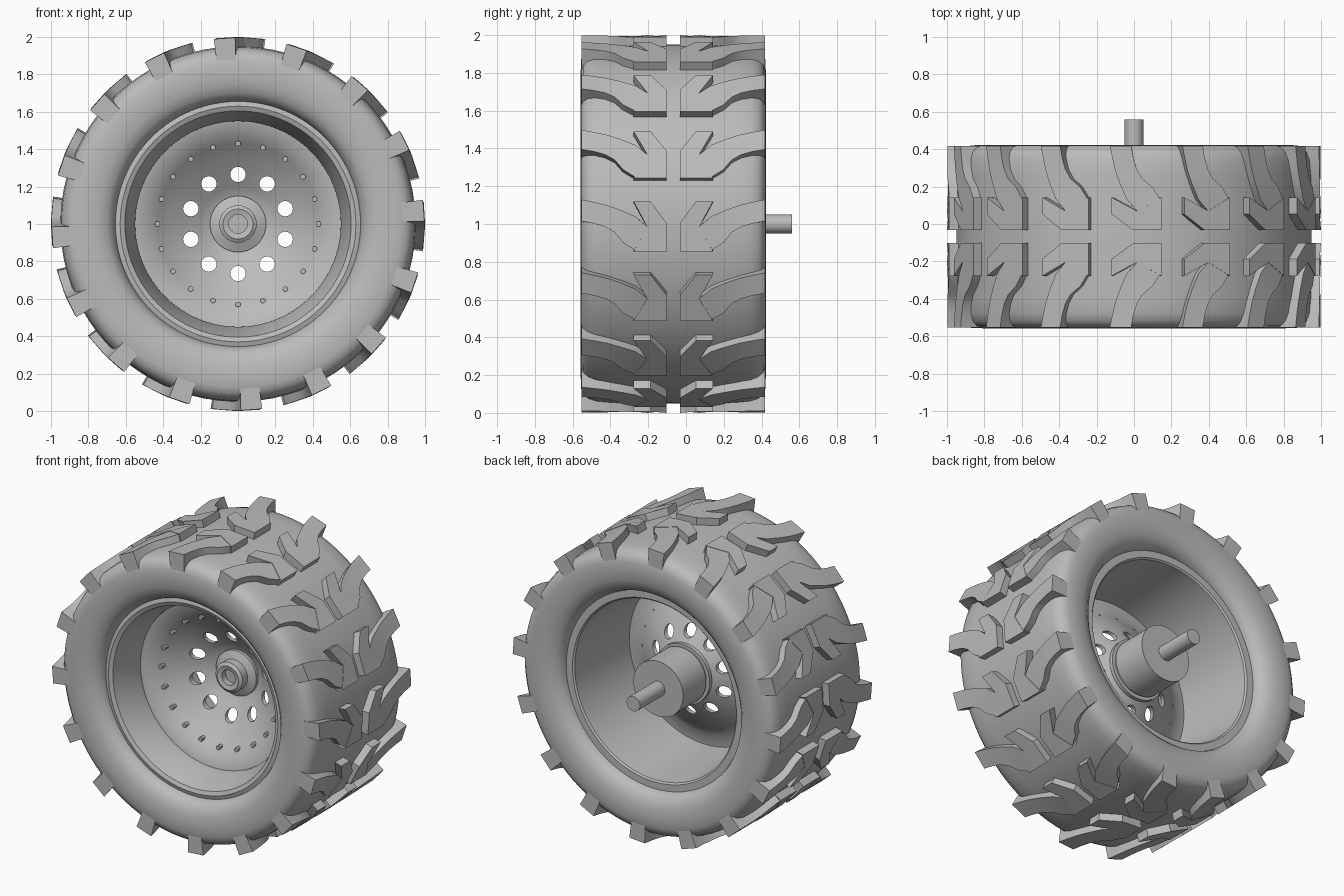
import bpy, bmesh, math
from mathutils import Matrix

if "Cube" in bpy.data.objects:
    bpy.data.objects.remove(bpy.data.objects["Cube"])

Y0 = -0.0675          # middle plane of the tyre
GREY = bpy.data.materials.new("plain grey")
GREY.diffuse_color = (0.5, 0.5, 0.5, 1)
GREY.use_nodes = True
GREY.node_tree.nodes["Principled BSDF"].inputs["Base Color"].default_value = GREY.diffuse_color


def finish(bm, name, angle=30):
    bmesh.ops.recalc_face_normals(bm, faces=bm.faces)
    me = bpy.data.meshes.new(name)
    bm.to_mesh(me)
    bm.free()
    ob = bpy.data.objects.new(name, me)
    bpy.context.collection.objects.link(ob)
    me.materials.append(GREY)
    smooth(ob, angle)
    return ob


def smooth(ob, angle):
    bpy.ops.object.select_all(action='DESELECT')
    ob.select_set(True)
    bpy.context.view_layer.objects.active = ob
    bpy.ops.object.shade_smooth_by_angle(angle=math.radians(angle))


def polar(r, a, y):
    return (r * math.cos(a), y, 1 + r * math.sin(a))


def lathe(name, profile, n=96, closed=True, angle=30):
    """Revolve (radius, y) points about the wheel axis."""
    bm = bmesh.new()
    rings = [[bm.verts.new(polar(r, 2 * math.pi * i / n, y)) for i in range(n)]
             for r, y in profile]
    pairs = list(zip(rings, rings[1:]))
    if closed:
        pairs.append((rings[-1], rings[0]))
    for a, b in pairs:
        for i in range(n):
            j = (i + 1) % n
            bm.faces.new((a[i], a[j], b[j], b[i]))
    bmesh.ops.remove_doubles(bm, verts=bm.verts, dist=1e-5)
    return finish(bm, name, angle)


def pegs(name, count, ring, radius, y1, y2, n):
    """Ring of cylinders parallel to the axle."""
    bm = bmesh.new()
    turn = Matrix.Rotation(math.pi / 2, 4, 'X')
    for k in range(count):
        p = polar(ring, math.pi / 2 + 2 * math.pi * k / count, (y1 + y2) / 2)
        bmesh.ops.create_cone(bm, cap_ends=True, segments=n, radius1=radius, radius2=radius,
                              depth=y2 - y1, matrix=Matrix.Translation(p) @ turn)
    return finish(bm, name)


# Tyre carcass, mirrored about its middle plane
half = [(.655, .40), (.67, .437), (.70, .466), (.75, .484), (.81, .49), (.87, .488),
        (.905, .477), (.93, .452), (.944, .41), (.95, .33)]
lathe("tyre", [(r, Y0 - t) for r, t in half] + [(r, Y0 + t) for r, t in reversed(half)],
      angle=40)

# Tread: 16 chevron blocks with curved arms on each half; points are (across, around)
chevron = [(.21, .12), (.12, .12), (.035, .005), (.035, -.147), (.21, -.147), (.137, -.016)]
arm_a = [(.485, .13), (.42, .117), (.35, .10), (.28, .075), (.20, .04), (.137, -.016)]
arm_b = [(.485, .015), (.42, .003), (.36, -.015), (.31, -.045), (.265, -.10), (.205, -.138)]


def lug(bm, pts, centre, side, strip, top):
    hi, lo = ([bm.verts.new(polar(r, centre + s, Y0 + side * t)) for t, s in pts]
              for r in (top, .88))
    n = len(pts)
    for i in range(n):
        j = (i + 1) % n
        bm.faces.new((hi[i], hi[j], lo[j], lo[i]))
    for v in (hi, lo):
        if strip:
            for i in range(n // 2 - 1):
                bm.faces.new((v[i], v[i + 1], v[n - 2 - i], v[n - 1 - i]))
        else:
            bm.faces.new(v)


bm_c, bm_a = bmesh.new(), bmesh.new()
for k in range(16):
    for side in (-1, 1):
        c = 2 * math.pi * k / 16
        lug(bm_c, chevron, c, side, False, 1.0)
        lug(bm_a, arm_a + arm_b[::-1], c, side, True, .997)
finish(bm_c, "tread_chevrons")
finish(bm_a, "tread_arms")

# Rim: lip, stepped front wall, dished disc and rear barrel
rim = lathe("rim", [
    (.656, -.468), (.63, -.476), (.605, -.465), (.595, -.43), (.55, -.28), (.55, -.25),
    (.485, -.235), (.43, -.185), (.35, -.125), (.265, -.07), (.20, -.03), (.15, 0), (.09, .01),
    (.09, .04), (.15, .03), (.20, 0), (.265, -.04), (.35, -.095), (.43, -.155), (.485, -.195),
    (.565, -.205), (.60, .325), (.61, .335), (.656, .335)])

# Ten vent holes through the disc
cutter = pegs("vent_cutter", 10, .265, .041, -.3, .15, 24)
mod = rim.modifiers.new("vents", 'BOOLEAN')
mod.operation, mod.solver, mod.object = 'DIFFERENCE', 'EXACT', cutter
bpy.context.view_layer.objects.active = rim
bpy.ops.object.modifier_apply(modifier="vents")
bpy.data.objects.remove(cutter)
smooth(rim, 30)

# Bolts round the disc edge
pegs("disc_bolts", 20, .43, .014, -.21, -.16, 12)

# Hub with hollow nose, rear flange and drum
lathe("hub", [(0, -.06), (.05, -.06), (.05, -.10), (.08, -.108), (.10, -.095), (.10, -.04),
              (.15, -.02), (.15, .01), (.20, .01), (.20, .035), (.175, .035), (.175, .05),
              (.185, .05), (.185, .295), (0, .295)], 64, closed=False)
lathe("axle", [(0, .25), (.05, .25), (.05, .56), (0, .56)], 32, closed=False)
